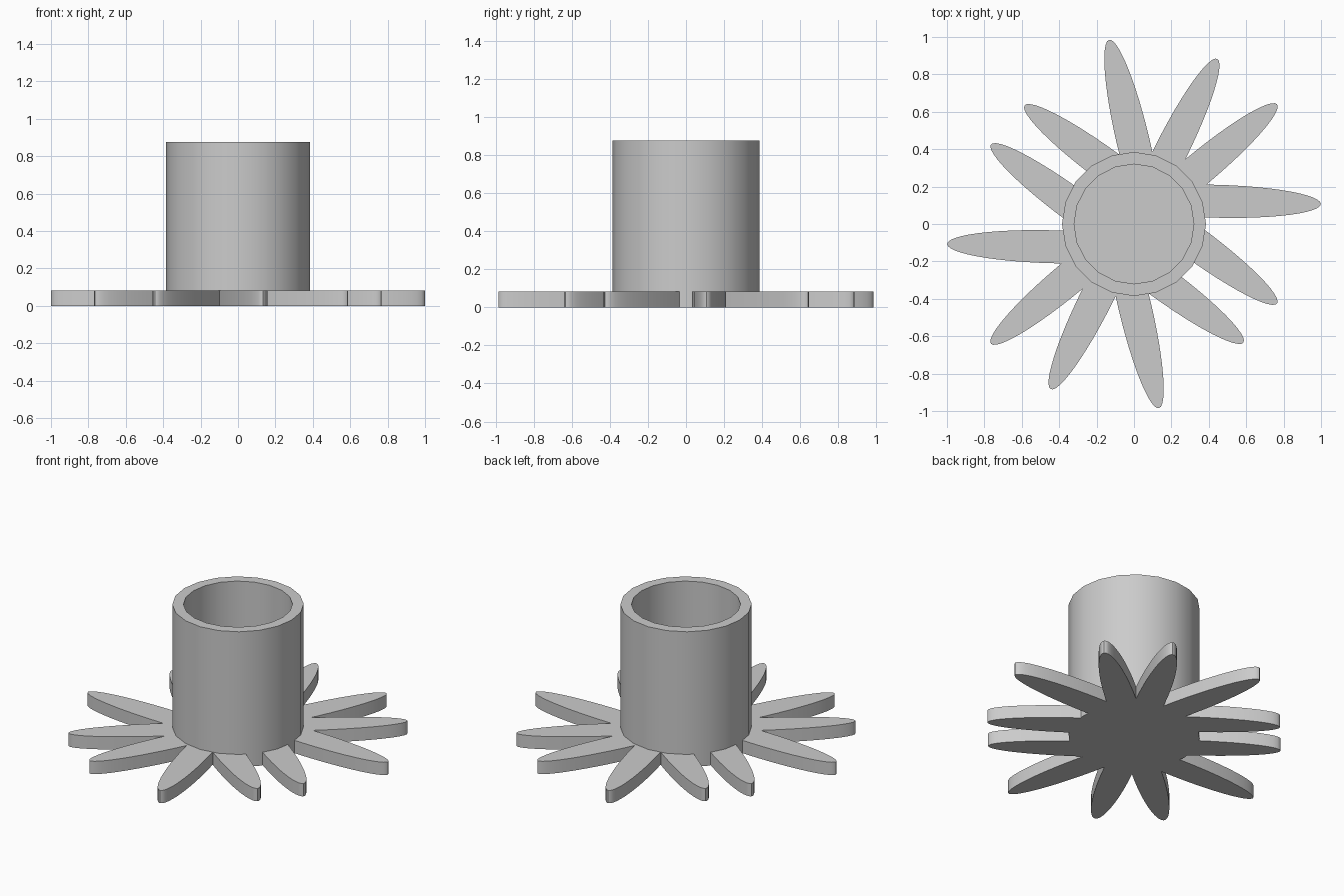
import bpy, bmesh, math
from mathutils import Vector, Matrix

old = bpy.data.objects.get("Cube")
if old:
    bpy.data.objects.remove(old)

GREY = bpy.data.materials.new("plain_grey")
GREY.use_nodes = True
GREY.diffuse_color = (0.6, 0.6, 0.6, 1)
GREY.node_tree.nodes["Principled BSDF"].inputs["Base Color"].default_value = (0.6, 0.6, 0.6, 1)

THICK, HEIGHT = 0.083, 0.877
OUTER, INNER, SIDES = 0.385, 0.32, 20
HALF_LENGTH, HALF_WIDTH, PETAL_SIDES = 0.56, 0.088, 48


def finish(bm, name):
    bmesh.ops.recalc_face_normals(bm, faces=bm.faces)
    mesh = bpy.data.meshes.new(name)
    bm.to_mesh(mesh)
    bm.free()
    mesh.materials.append(GREY)
    obj = bpy.data.objects.new(name, mesh)
    bpy.context.collection.objects.link(obj)
    bpy.ops.object.select_all(action='DESELECT')
    obj.select_set(True)
    bpy.context.view_layer.objects.active = obj
    bpy.ops.object.shade_smooth_by_angle(angle=math.radians(30))
    return obj


# Open cup with a closed floor, revolved from its wall profile
def make_cup():
    floor = THICK + 0.002
    profile = [(0, 0), (OUTER, 0), (OUTER, HEIGHT), (INNER, HEIGHT), (INNER, floor), (0, floor)]
    bm = bmesh.new()
    verts = [bm.verts.new((r, 0, z)) for r, z in profile]
    edges = [bm.edges.new(pair) for pair in zip(verts, verts[1:])]
    bmesh.ops.spin(bm, geom=verts + edges, cent=(0, 0, 0), axis=(0, 0, 1),
                   angle=math.tau, steps=SIDES, use_duplicate=False)
    bmesh.ops.remove_doubles(bm, verts=bm.verts, dist=0.0001)
    finish(bm, "cup")


# Flat elliptical petal, placed by its tip and the heading of its long axis
def make_petal(name, tip, heading):
    bm = bmesh.new()
    turn = Matrix.Rotation(heading, 3, 'Z')
    centre = Vector((*tip, 0)) - turn @ Vector((HALF_LENGTH, 0, 0))
    ring = []
    for i in range(PETAL_SIDES):
        a = math.tau * i / PETAL_SIDES
        ring.append(bm.verts.new(centre + turn @ Vector((HALF_LENGTH * math.cos(a),
                                                         HALF_WIDTH * math.sin(a), 0))))
    face = bm.faces.new(ring)
    top = bmesh.ops.extrude_face_region(bm, geom=[face])["geom"]
    bmesh.ops.translate(bm, vec=(0, 0, THICK),
                        verts=[v for v in top if isinstance(v, bmesh.types.BMVert)])
    finish(bm, name)


make_cup()

# Six petals, each repeated by a half turn about the centre
PETALS = [((0.999, 0.107), -1.5), ((0.765, 0.64), 39.8), ((0.445, 0.883), 63.4),
          ((-0.133, 0.985), 103.3), ((-0.585, 0.634), 143.7), ((-0.765, 0.425), 143.7)]
for n, ((x, y), degrees) in enumerate(PETALS, 1):
    make_petal(f"petal_{n}", (x, y), math.radians(degrees))
    make_petal(f"petal_{n}_opposite", (-x, -y), math.radians(degrees + 180))
